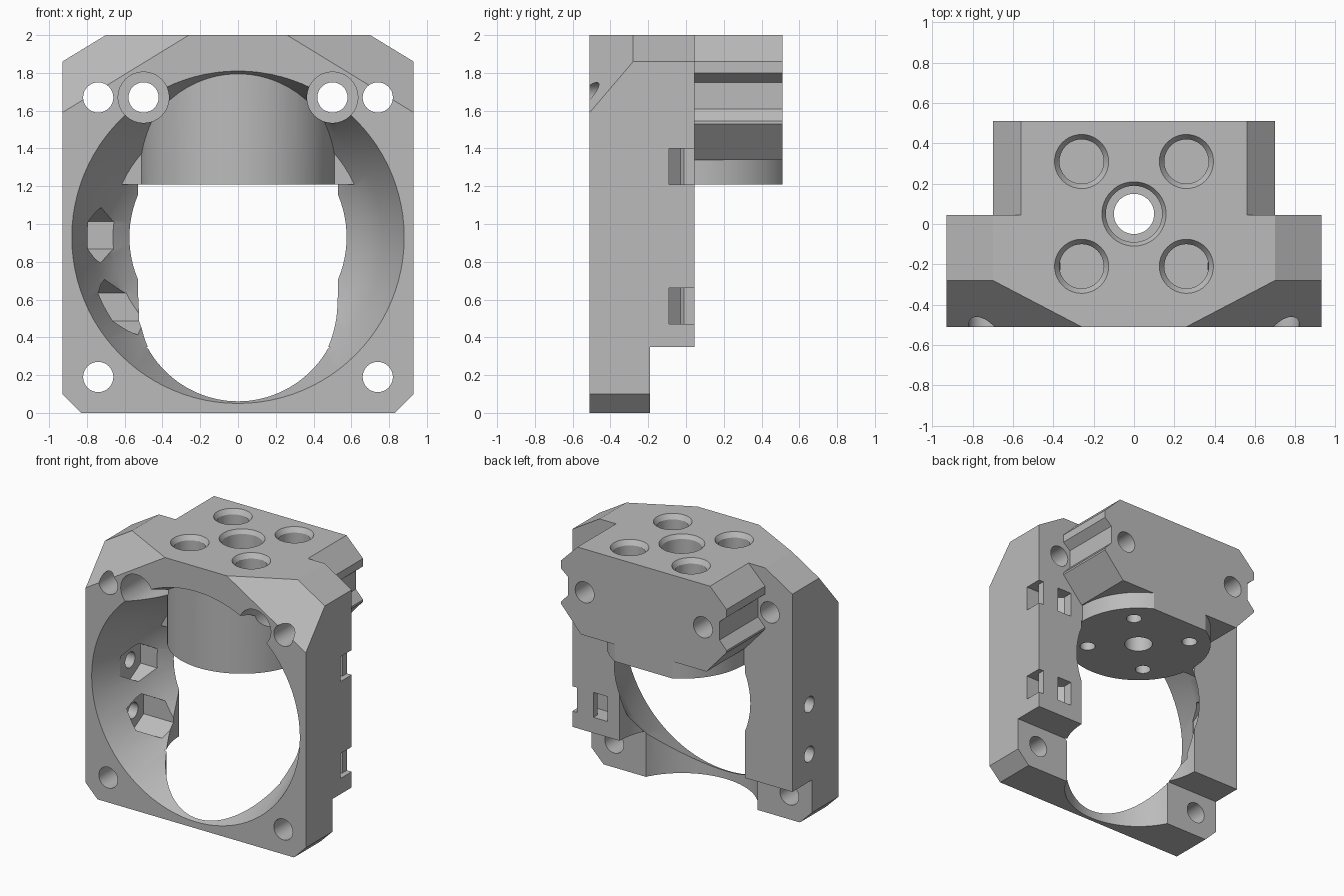
import bpy, bmesh
from math import pi, cos, sin
from mathutils import Vector

cube = bpy.data.objects.get("Cube")
if cube:
    bpy.data.objects.remove(cube, do_unlink=True)

grey = bpy.data.materials.new("light grey plastic")
grey.use_nodes = True
grey.diffuse_color = (0.5, 0.5, 0.5, 1)
grey.node_tree.nodes["Principled BSDF"].inputs["Base Color"].default_value = (0.5, 0.5, 0.5, 1)


def loft(name, rings):
    """Solid through equal-length rings of points, capped at both ends."""
    bm = bmesh.new()
    rows = [[bm.verts.new(p) for p in ring] for ring in rings]
    n = len(rows[0])
    for a, b in zip(rows, rows[1:]):
        for i in range(n):
            bm.faces.new((a[i], a[(i + 1) % n], b[(i + 1) % n], b[i]))
    bm.faces.new(rows[0])
    bm.faces.new(rows[-1])
    bmesh.ops.recalc_face_normals(bm, faces=bm.faces)
    mesh = bpy.data.meshes.new(name)
    bm.to_mesh(mesh)
    bm.free()
    mesh.materials.append(grey)
    obj = bpy.data.objects.new(name, mesh)
    bpy.context.collection.objects.link(obj)
    return obj


def place(axis, u, v, t):
    return {"x": (t, u, v), "y": (u, t, v), "z": (u, v, t)}[axis]


def prism(name, outline, axis, start, end):
    return loft(name, [[place(axis, u, v, t) for u, v in outline] for t in (start, end)])


def turned(name, axis, centre, profile, sides=48, phase=0.0):
    """Round solid along an axis; profile is (position, radius) pairs."""
    cu, cv = centre
    angles = [2 * pi * i / sides + phase for i in range(sides)]
    return loft(name, [[place(axis, cu + r * cos(a), cv + r * sin(a), t) for a in angles]
                       for t, r in profile])


def box(name, x, y, z):
    return prism(name, [(x[0], y[0]), (x[1], y[0]), (x[1], y[1]), (x[0], y[1])], "z", *z)


def combine(target, other, operation):
    mod = target.modifiers.new(operation, "BOOLEAN")
    mod.operation, mod.solver, mod.object = operation, "EXACT", other
    bpy.context.view_layer.objects.active = target
    bpy.ops.object.modifier_apply(modifier=mod.name)
    bpy.data.objects.remove(other, do_unlink=True)


def cut(other):
    combine(body, other, "DIFFERENCE")


def add(other):
    combine(body, other, "UNION")


def mirrored(half):
    return half + [(-u, v) for u, v in reversed(half)]


# Main frame with chamfered corners
body = prism("fan_mount_body", mirrored([(0.83, 0), (0.93, 0.1), (0.93, 1.86), (0.70, 2)]),
             "y", -0.51, 0.045)

# Slanted facets on the upper front corners
bm = bmesh.new()
bm.from_mesh(body.data)
for s in (-1, 1):
    bmesh.ops.bisect_plane(bm, geom=bm.verts[:] + bm.edges[:] + bm.faces[:],
                           plane_co=Vector((0.26 * s, -0.51, 2)),
                           plane_no=Vector((0.0943 * s, -0.1804, 0.1541)), clear_outer=True)
    bmesh.ops.holes_fill(bm, edges=[e for e in bm.edges if e.is_boundary])
bmesh.ops.recalc_face_normals(bm, faces=bm.faces)
bm.to_mesh(body.data)
bm.free()

# Step under the lower back
cut(box("lower_step", (-1.2, 1.2), (-0.19, 0.3), (-0.2, 0.35)))

# Rear block with side grooves
add(prism("rear_block", mirrored([(0.53, 1.34), (0.70, 1.53), (0.70, 1.545), (0.64, 1.61),
                                  (0.64, 1.75), (0.70, 1.80), (0.70, 1.86), (0.56, 2)]),
          "y", 0.0, 0.51))

# Tapering air duct and the vertical well for the heat sink
cut(turned("air_duct", "y", (0, 0.93),
           [(-0.545, 0.893), (-0.51, 0.88), (-0.2, 0.765), (-0.04, 0.67), (0.045, 0.575),
            (0.06, 0.56)], 96))
cut(turned("sink_well", "z", (0, 0.05), [(-0.1, 0.53), (1.21, 0.53)], 96))

# Round mounting boss and the web joining it to the walls
boss = turned("boss", "z", (0, 0.05), [(1.21, 0.52), (1.95, 0.52)], 96)
combine(boss, box("boss_back", (-1, 1), (0.51, 1), (1, 2.2)), "DIFFERENCE")
add(boss)
add(box("web", (-0.64, 0.64), (-0.05, 0.03), (1.21, 1.85)))

# Front to back screw holes
for s in (-1, 1):
    for z in (0.19, 1.67):
        cut(turned("corner_hole", "y", (0.74 * s, z), [(-0.7, 0.08), (0.3, 0.08)], 32))
    cut(turned("rear_screw_hole", "y", (0.5 * s, 1.67),
               [(-0.7, 0.135), (0.0, 0.135), (0.0001, 0.08), (0.7, 0.08)], 32))

# Top holes: chamfered centre bore and four counterbores with pilot holes below
cut(turned("centre_bore", "z", (0, 0.05),
           [(1.0, 0.1), (1.7, 0.1), (1.7001, 0.14), (1.97, 0.14), (2.001, 0.16), (2.1, 0.16)]))
for x in (-0.26, 0.26):
    for y in (-0.21, 0.31):
        cut(turned("counterbore", "z", (x, y),
                   [(1.65, 0.11), (1.965, 0.11), (2.001, 0.135), (2.1, 0.135)], 40))
        cut(turned("pilot_hole", "z", (x, y), [(1.1, 0.055), (1.62, 0.055)], 24))

# Side screws with hexagonal nut pockets opening into the duct
for z, depth in ((0.94, -0.80), (0.56, -0.775)):
    cut(turned("side_hole", "x", (-0.16, z), [(-1.1, 0.06), (-0.6, 0.06)], 24))
    cut(turned("nut_pocket", "x", (-0.16, z), [(depth, 0.147), (-0.45, 0.147)], 6, pi / 6))

# Cable tie channels around the rear edge
for z in (0.47, 1.21):
    cut(prism("tie_channel", [(0.63, 0.1), (0.63, -0.03), (0.69, -0.09), (1.0, -0.09), (1.0, 0.1),
                              (0.89, 0.1), (0.89, -0.01), (0.86, -0.03), (0.78, -0.03),
                              (0.75, 0.0), (0.75, 0.1)], "z", z, z + 0.19))

# Smooth round surfaces, crisp edges
bpy.ops.object.select_all(action="DESELECT")
body.select_set(True)
bpy.context.view_layer.objects.active = body
bpy.ops.object.shade_smooth_by_angle(angle=0.4)
